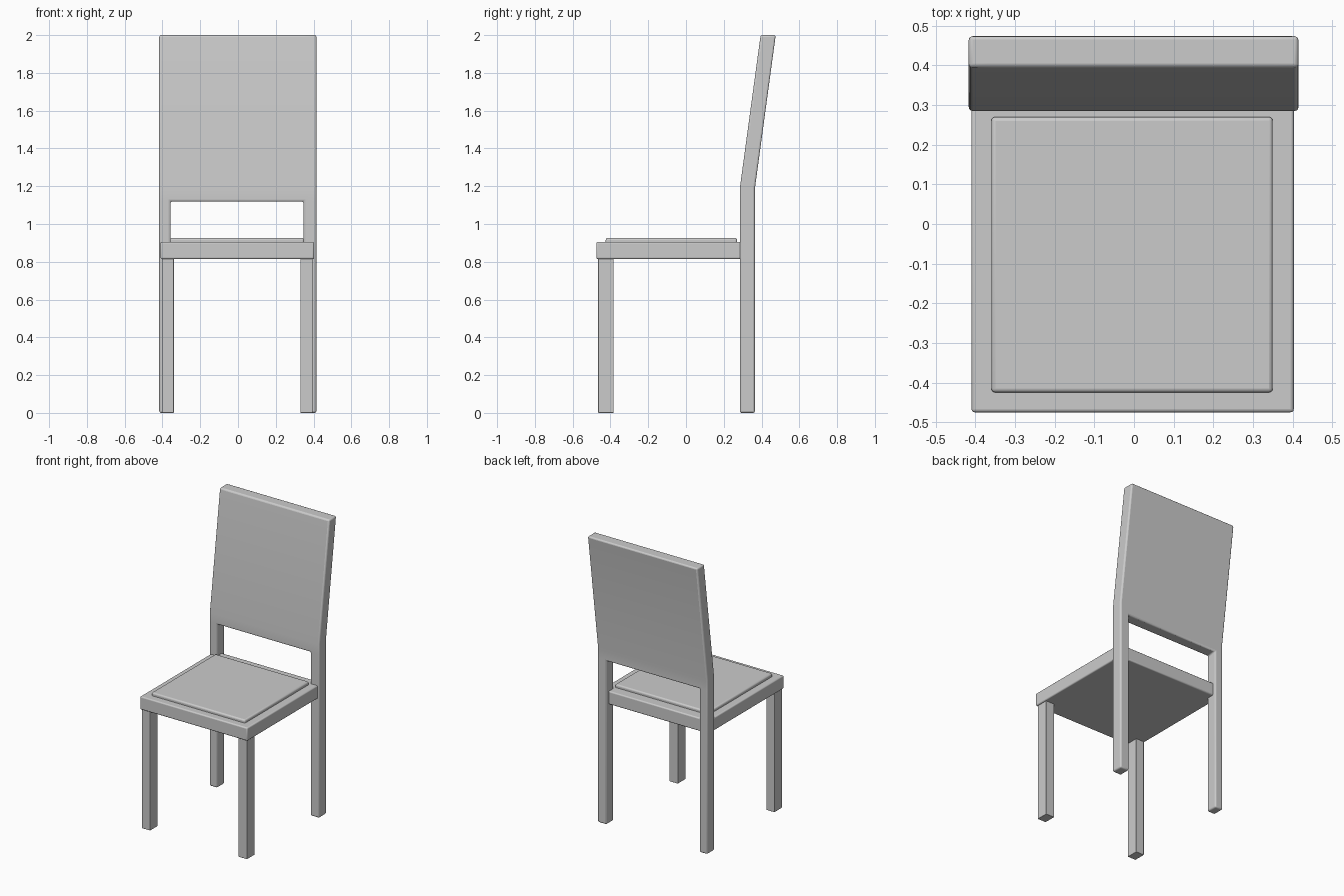
import bpy, bmesh, math

cube = bpy.data.objects.get("Cube")
if cube:
    bpy.data.objects.remove(cube, do_unlink=True)

grey = bpy.data.materials.new("plain_grey")
grey.use_nodes = True
colour = (0.6, 0.6, 0.6, 1)
grey.diffuse_color = colour
grey.node_tree.nodes["Principled BSDF"].inputs["Base Color"].default_value = colour


def finish(name, bm, bevel, segments=3):
    """Turn a bmesh into a grey object with softened edges."""
    bmesh.ops.recalc_face_normals(bm, faces=bm.faces)
    mesh = bpy.data.meshes.new(name)
    bm.to_mesh(mesh)
    bm.free()
    obj = bpy.data.objects.new(name, mesh)
    bpy.context.collection.objects.link(obj)
    mesh.materials.append(grey)
    if bevel:
        mod = obj.modifiers.new("soft_edges", "BEVEL")
        mod.width = bevel
        mod.segments = segments
        mod.limit_method = "ANGLE"
        mod.angle_limit = math.radians(40)
    bpy.ops.object.select_all(action="DESELECT")
    obj.select_set(True)
    bpy.context.view_layer.objects.active = obj
    bpy.ops.object.shade_smooth_by_angle(angle=math.radians(40))
    return obj


def box(name, x, y, z, bevel=0.0):
    """Box from (low, high) ranges on each axis."""
    bm = bmesh.new()
    bmesh.ops.create_cube(bm, size=1)
    for v in bm.verts:
        for axis, (low, high) in enumerate((x, y, z)):
            v.co[axis] = high if v.co[axis] > 0 else low
    return finish(name, bm, bevel)


# Back legs and backrest: one sheet with an opening, leaning above the bend
columns = (-0.417, -0.357, 0.347, 0.415)
rows = ((0.285, 0), (0.285, 1.12), (0.285, 1.19), (0.395, 2))
bm = bmesh.new()
grid = [[bm.verts.new((x, y, z)) for x in columns] for y, z in rows]
for r in range(3):
    for c in range(3):
        if (r, c) != (0, 1):
            bm.faces.new((grid[r][c], grid[r][c + 1], grid[r + 1][c + 1], grid[r + 1][c]))
loose = [v for v in bm.verts if not v.link_faces]
bmesh.ops.delete(bm, geom=loose, context="VERTS")
result = bmesh.ops.extrude_face_region(bm, geom=bm.faces[:], use_keep_orig=True)
moved = [g for g in result["geom"] if isinstance(g, bmesh.types.BMVert)]
bmesh.ops.translate(bm, verts=moved, vec=(0, 0.08, 0))
finish("back_frame", bm, 0.01)

# Seat and its raised pad
box("seat", (-0.41, 0.403), (-0.475, 0.34), (0.815, 0.905), 0.008)
box("seat_pad", (-0.36, 0.35), (-0.425, 0.27), (0.89, 0.926), 0.01)

# Front legs
for side, x in (("right", (-0.402, -0.34)), ("left", (0.33, 0.394))):
    box(f"front_leg_{side}", x, (-0.465, -0.383), (0, 0.83), 0.002)
